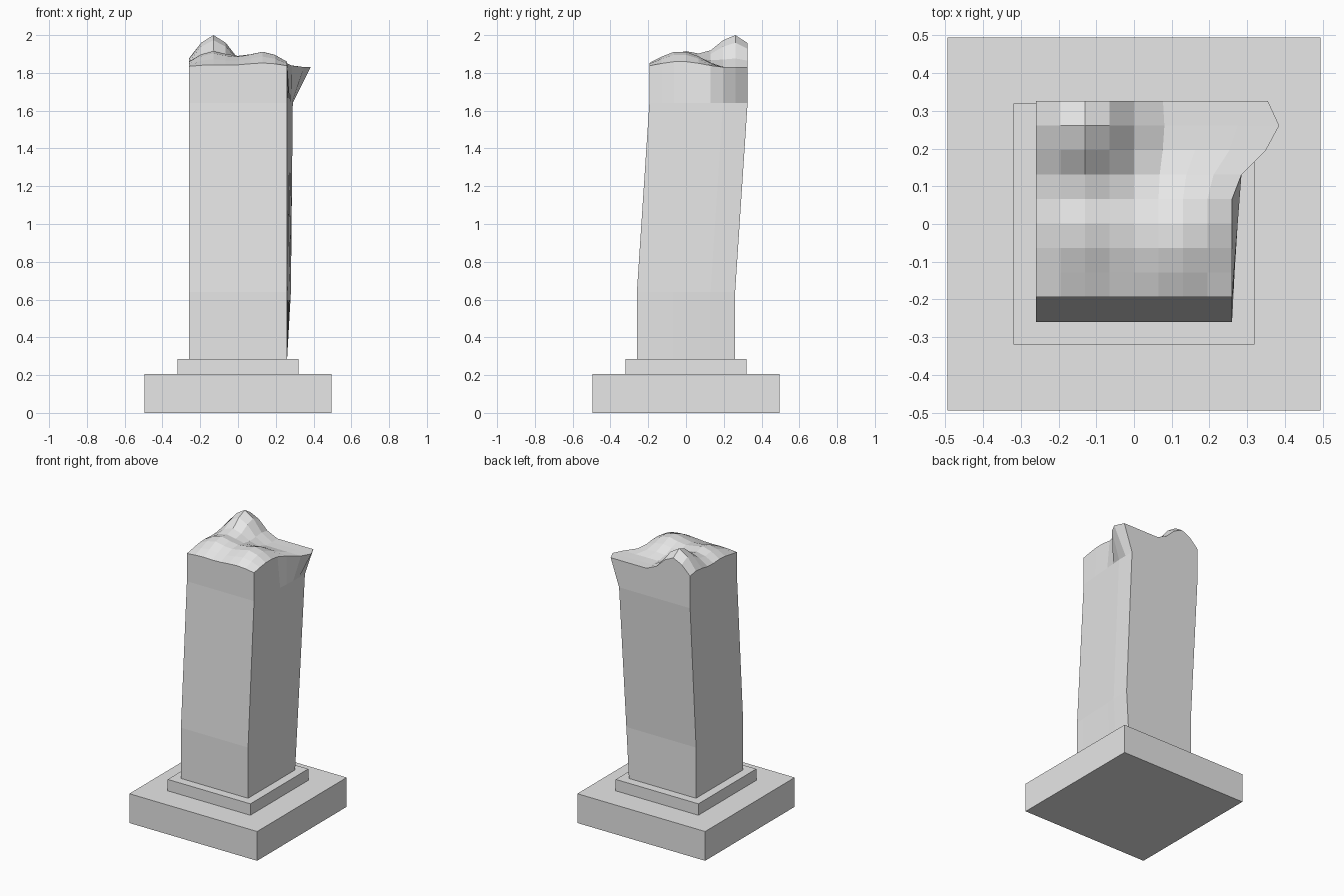
import bpy
import bmesh
from math import cos, pi

if "Cube" in bpy.data.objects:
    bpy.data.objects.remove(bpy.data.objects["Cube"], do_unlink=True)

stone = bpy.data.materials.new("pale_stone")
stone.use_nodes = True
stone.diffuse_color = (0.8, 0.8, 0.8, 1)
stone.node_tree.nodes["Principled BSDF"].inputs["Base Color"].default_value = (0.8, 0.8, 0.8, 1)


def finish(name, bm):
    bmesh.ops.recalc_face_normals(bm, faces=bm.faces)
    mesh = bpy.data.meshes.new(name)
    bm.to_mesh(mesh)
    bm.free()
    mesh.materials.append(stone)
    obj = bpy.data.objects.new(name, mesh)
    bpy.context.collection.objects.link(obj)
    return obj


def slab(name, half, bottom, top):
    bm = bmesh.new()
    bmesh.ops.create_cube(bm, size=1)
    for v in bm.verts:
        v.co.x *= half * 2
        v.co.y *= half * 2
        v.co.z = top if v.co.z > 0 else bottom
    finish(name, bm)


# Stepped plinth
slab("plinth_base", 0.495, 0, 0.205)
slab("plinth_step", 0.32, 0.205, 0.285)

# Leaning shaft with a broken, hilly top and a flared back corner
N = 8
HALF = 0.26
LEVELS = [(0.285, 0, 0), (0.64, 0, 0.02), (1.64, 0.066, 0.03)]  # height, lean, bulge
FLARE = [0, 0, 0, 0, 0, 0.025, 0.09, 0.125, 0.095]
HILLS = [  # x, y, height, x radius, y radius
    (0.13, -0.03, 0.085, 0.22, 0.25),
    (-0.13, 0, 0.085, 0.22, 0.26),
    (-0.13, 0.26, 0.17, 0.2, 0.2),
]


def bump(d, radius):
    return cos(pi * d / (2 * radius)) ** 2 if abs(d) < radius else 0


def grid(i):
    return HALF * (2 * i / N - 1)


def push(x, amount):
    return x + amount * (max(x, 0) / HALF) ** 1.5


def shaft_point(i, j, level):
    z, lean, bulge = level
    y = grid(j)
    return push(grid(i), bulge * min(1, j / 6)), y + lean, z


def top_point(i, j):
    x, y = grid(i), grid(j) + 0.066
    z = 1.83
    for hx, hy, height, rx, ry in HILLS:
        z += height * bump(x - hx, rx) * bump(y - hy, ry)
    return push(x, FLARE[j]), y, z


bm = bmesh.new()
top = {(i, j): bm.verts.new(top_point(i, j)) for i in range(N + 1) for j in range(N + 1)}
for i in range(N):
    for j in range(N):
        bm.faces.new([top[i, j], top[i + 1, j], top[i + 1, j + 1], top[i, j + 1]])

# Walls joining each outline to the next, ending at the rim of the top
rim = ([(i, 0) for i in range(N)] + [(N, j) for j in range(N)]
       + [(N - i, N) for i in range(N)] + [(0, N - j) for j in range(N)])
rings = [[bm.verts.new(shaft_point(i, j, level)) for i, j in rim] for level in LEVELS]
rings.append([top[p] for p in rim])
for low, high in zip(rings, rings[1:]):
    for k in range(len(rim)):
        n = (k + 1) % len(rim)
        bm.faces.new([low[k], low[n], high[n], high[k]])
bm.faces.new(rings[0][::-1])
finish("broken_shaft", bm)
